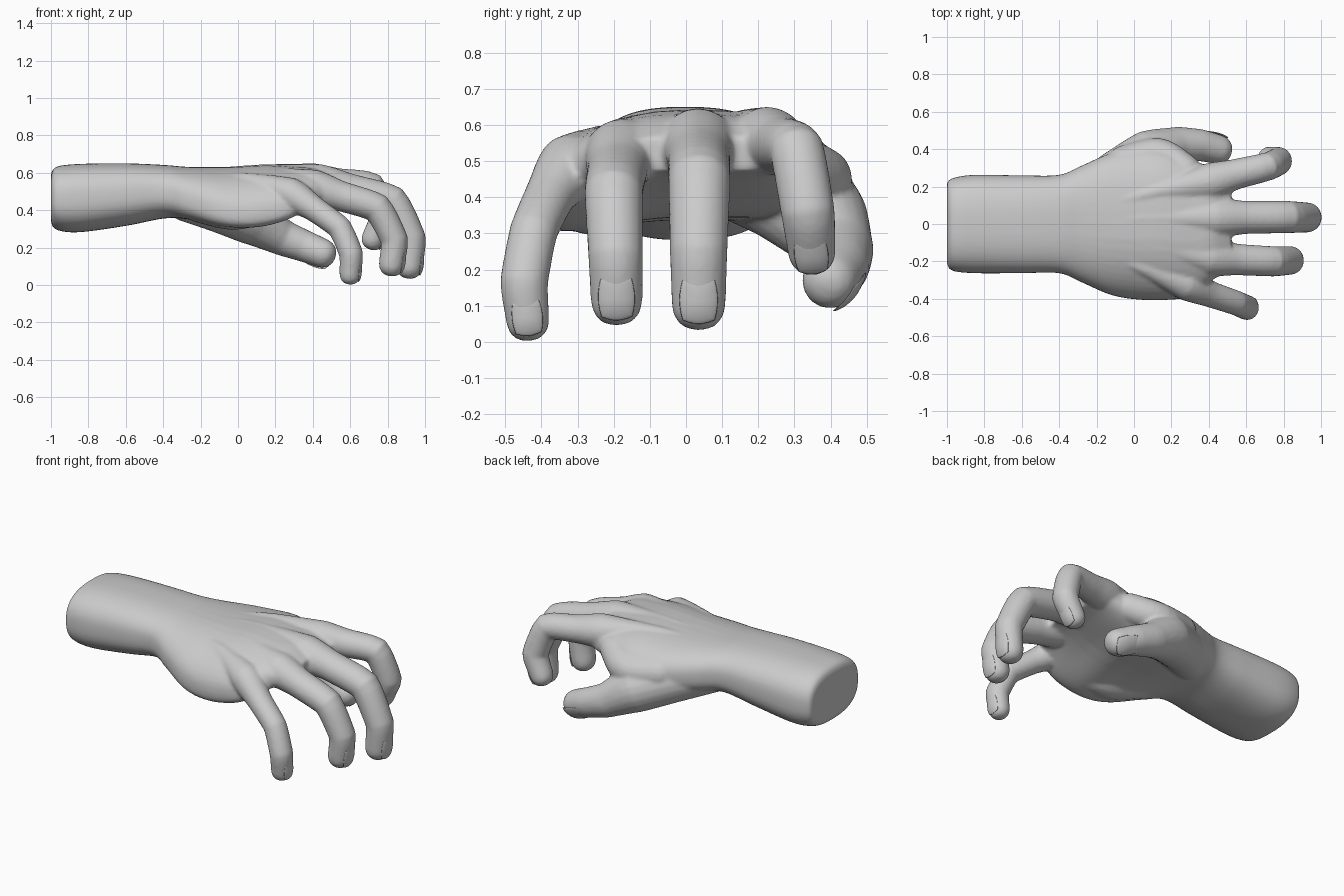
import bpy, bmesh, math
from mathutils import Vector

if "Cube" in bpy.data.objects:
    bpy.data.objects.remove(bpy.data.objects["Cube"])


def spline(rows, steps=6, round_=1.0):
    """Catmull-Rom through equal-length tuples; lower round_ gives tighter bends."""
    out = []
    for i in range(len(rows) - 1):
        a, b, c, d = (rows[min(max(k, 0), len(rows) - 1)] for k in (i - 1, i, i + 1, i + 2))
        for s in range(steps):
            t = s / steps
            row = []
            for p, q, r, w in zip(a, b, c, d):
                curve = 0.5 * (2 * q + (r - p) * t + (2 * p - 5 * q + 4 * r - w) * t * t
                               + (3 * q - p - 3 * r + w) * t ** 3)
                row.append(curve * round_ + (q + (r - q) * t) * (1 - round_))
            out.append(row)
    return out + [list(rows[-1])]


def bridge(bm, rings):
    """Closed loft through rings of points."""
    vs = [[bm.verts.new(p) for p in ring] for ring in rings]
    n = len(vs[0])
    for a, b in zip(vs, vs[1:]):
        for i in range(n):
            j = (i + 1) % n
            bm.faces.new((a[i], a[j], b[j], b[i]))
    bm.faces.new(vs[0][::-1])
    bm.faces.new(vs[-1])


def frame(t):
    side = Vector((0, 1, 0))
    side = (side - t * side.dot(t)).normalized()
    return side, t.cross(side)


def tube(bm, path, n=20, round_=1.0, wide=1.0):
    """Limb along (x, y, z, radius) points with blunt domed ends."""
    P = [(Vector(p[:3]), p[3]) for p in spline(path, 6, round_)]
    T = [(P[min(i + 1, len(P) - 1)][0] - P[max(i - 1, 0)][0]).normalized() for i in range(len(P))]
    caps = [math.radians(a) for a in (20, 40, 58, 74, 85)]
    items = [(P[0][0] - T[0] * P[0][1] * math.sin(a), P[0][1] * math.cos(a), T[0]) for a in caps[::-1]]
    items += [(p, r, t) for (p, r), t in zip(P, T)]
    items += [(P[-1][0] + T[-1] * P[-1][1] * math.sin(a), P[-1][1] * math.cos(a) ** .8, T[-1]) for a in caps]
    rings = []
    for p, r, t in items:
        s, u = frame(t)
        rings.append([p + (s * math.cos(k * math.tau / n) * wide + u * math.sin(k * math.tau / n)) * r
                      for k in range(n)])
    bridge(bm, rings)


def make(name, bm):
    bmesh.ops.recalc_face_normals(bm, faces=bm.faces)
    me = bpy.data.meshes.new(name)
    bm.to_mesh(me)
    bm.free()
    for p in me.polygons:
        p.use_smooth = True
    ob = bpy.data.objects.new(name, me)
    bpy.context.collection.objects.link(ob)
    return ob


hand = bmesh.new()

# forearm and palm: x, y min, y max, z bottom, z top, arch
sections = [
    (-1.0, -.215, .22, .335, .595, 0), (-.97, -.25, .245, .295, .632, 0),
    (-.85, -.263, .263, .282, .647, 0), (-.6, -.263, .26, .316, .65, 0),
    (-.4, -.263, .263, .35, .642, .05), (-.28, -.312, .312, .33, .632, .25),
    (-.13, -.377, .377, .298, .63, .4), (0, -.402, .40, .293, .634, .5),
    (.15, -.407, .40, .305, .642, .5), (.3, -.387, .34, .36, .635, .5),
    (.42, -.30, .31, .42, .62, .3), (.52, -.24, .285, .455, .57, .2)]
rings = []
for x, y0, y1, z0, z1, arch in spline(sections):
    ring = []
    for k in range(48):
        a = k * math.tau / 48
        c, s = math.cos(a), math.sin(a)
        u = math.copysign(abs(c) ** .78, c)
        v = math.copysign(abs(s) ** .78, s)
        y = (y0 + y1) / 2 + u * (y1 - y0) / 2
        z = (z0 + z1) / 2 + v * (z1 - z0) / 2
        z -= arch * min(y, 0) ** 2
        if v < 0:
            z += .1 * arch * (1 - u * u)
        ring.append((x, y, z))
    rings.append(ring)
bridge(hand, rings)

# digits: tendon, knuckle, middle joint, end joint, tip
digits = {
    "index": [(-.2, .09, .575, .04), (.12, .17, .60, .045), (.40, .225, .555, .096), (.54, .265, .545, .079),
              (.715, .307, .53, .073), (.775, .337, .36, .072), (.725, .348, .25, .064)],
    "middle": [(-.2, .02, .58, .04), (.12, .03, .60, .045), (.43, .033, .545, .102), (.60, .035, .51, .085),
               (.825, .037, .45, .083), (.927, .035, .25, .077), (.917, .035, .105, .072)],
    "ring": [(-.2, -.06, .575, .04), (.12, -.12, .585, .045), (.40, -.177, .52, .098), (.55, -.19, .475, .081),
             (.745, -.20, .412, .078), (.837, -.195, .24, .073), (.822, -.192, .115, .069)],
    "little": [(-.2, -.13, .56, .04), (.05, -.23, .555, .045), (.28, -.318, .487, .088), (.41, -.376, .405, .068),
               (.545, -.422, .305, .064), (.605, -.448, .165, .064), (.60, -.438, .06, .058)],
    "thumb": [(-.28, .13, .46, .12), (-.1, .26, .41, .13), (.08, .37, .345, .133), (.235, .422, .255, .098),
              (.35, .422, .21, .086), (.445, .40, .172, .079)]}
for name, path in digits.items():
    tube(hand, path, round_=.35, wide=1.0 if name == "thumb" else 1.04)

# skin between thumb and index, heel of the palm
tube(hand, [(-.05, .32, .46, .10), (.13, .37, .45, .09), (.27, .29, .50, .085)])
tube(hand, [(-.2, -.20, .42, .09), (-.02, -.26, .41, .115), (.2, -.29, .43, .09)])

skin = make("hand", hand)
mod = skin.modifiers.new("merge", 'REMESH')
mod.mode = 'VOXEL'
mod.voxel_size = .011
mod.use_smooth_shade = True
mod = skin.modifiers.new("soften", 'SMOOTH')
mod.factor = .5
mod.iterations = 4

# nails on the back of every digit tip
for name, path in digits.items():
    tip, prev = Vector(path[-1][:3]), Vector(path[-2][:3])
    r = path[-1][3]
    t = (tip - prev).normalized()
    side, up = frame(t)
    if name == "thumb":
        up = Vector((.1, .72, -.68))
        up = (up - t * up.dot(t)).normalized()
        side = up.cross(t)
    nail = bmesh.new()
    bmesh.ops.create_uvsphere(nail, u_segments=24, v_segments=12, radius=1)
    for v in nail.verts:
        a, b, c = v.co
        k = max(abs(a), abs(b), 1e-6)
        k = (math.hypot(a, b) / k) ** .5          # rounded-square outline
        a, b = a * k, b * k
        height = .97 + .09 * c - .16 * b * b - .16 * max(a, 0) ** 2
        v.co = tip + t * (r * (.92 * a - .2)) + side * (b * r * .74) + up * (r * height)
    make(name + "_nail", nail)
